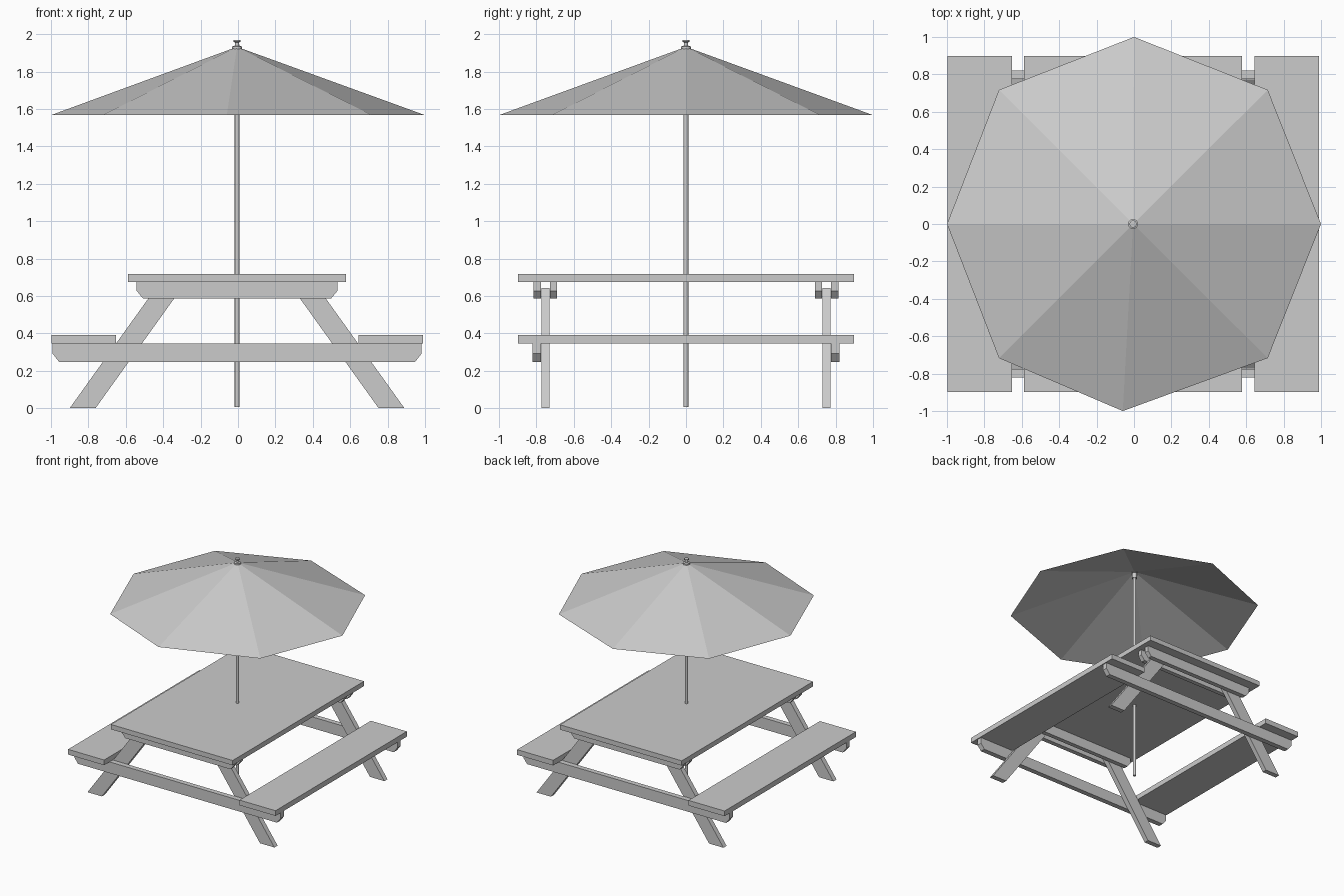
import bpy, bmesh, math

if "Cube" in bpy.data.objects:
    bpy.data.objects.remove(bpy.data.objects["Cube"])

CX = -0.005  # table centre line


def make_object(name, bm):
    bmesh.ops.recalc_face_normals(bm, faces=bm.faces)
    mesh = bpy.data.meshes.new(name)
    bm.to_mesh(mesh)
    bm.free()
    ob = bpy.data.objects.new(name, mesh)
    bpy.context.collection.objects.link(ob)
    return ob


def plank(name, profile, y0, y1):
    """Extrude an x-z profile along y."""
    bm = bmesh.new()
    face = bm.faces.new([bm.verts.new((CX + x, y0, z)) for x, z in profile])
    ext = bmesh.ops.extrude_face_region(bm, geom=[face])
    verts = [g for g in ext["geom"] if isinstance(g, bmesh.types.BMVert)]
    bmesh.ops.translate(bm, verts=verts, vec=(0, y1 - y0, 0))
    return make_object(name, bm)


def rect(x0, x1, z0, z1):
    return [(x0, z0), (x1, z0), (x1, z1), (x0, z1)]


def beam_profile(half, z0, z1, cut_x, cut_z):
    """Beam with its two lower corners cut off."""
    return [(-half + cut_x, z0), (half - cut_x, z0), (half, z0 + cut_z),
            (half, z1), (-half, z1), (-half, z0 + cut_z)]


def lathe(name, profile, sides=16):
    """Spin a closed (radius, z) outline about the pole axis."""
    bm = bmesh.new()
    verts = [bm.verts.new((CX + r, 0, z)) for r, z in profile]
    edges = [bm.edges.new(p) for p in zip(verts, verts[1:])]
    bmesh.ops.spin(bm, geom=verts + edges, cent=(CX, 0, 0), axis=(0, 0, 1),
                   angle=math.tau, steps=sides)
    bmesh.ops.remove_doubles(bm, verts=bm.verts, dist=1e-5)
    ob = make_object(name, bm)
    bpy.ops.object.select_all(action="DESELECT")
    ob.select_set(True)
    bpy.context.view_layer.objects.active = ob
    bpy.ops.object.shade_smooth_by_angle(angle=math.radians(40))
    return ob


# table top
plank("table_top", rect(-0.583, 0.583, 0.675, 0.717), -0.898, 0.898)

# seats and legs on the left and right
for sx, side in ((-1, "left"), (1, "right")):
    plank("seat_" + side, rect(sx * 0.648, sx * 0.993, 0.347, 0.392), -0.898, 0.898)
    for sy, end in ((-1, "front"), (1, "back")):
        leg = [(sx * 0.895, 0), (sx * 0.757, 0), (sx * 0.296, 0.643), (sx * 0.434, 0.643)]
        plank(f"leg_{end}_{side}", leg, sy * 0.73, sy * 0.773)

# cross beams at each end
for sy, end in ((-1, "front"), (1, "back")):
    top = beam_profile(0.537, 0.588, 0.675, 0.033, 0.04)
    plank("outer_table_beam_" + end, top, sy * 0.775, sy * 0.815)
    plank("inner_table_beam_" + end, top, sy * 0.69, sy * 0.728)
    plank("seat_beam_" + end, beam_profile(0.987, 0.248, 0.345, 0.035, 0.045),
          sy * 0.776, sy * 0.82)

# pole, finial and hub
lathe("pole", [(0, 0.007), (0.0125, 0.007), (0.0125, 1.94), (0, 1.94)])
lathe("finial", [(0, 1.92), (0.027, 1.92), (0.027, 1.934), (0.012, 1.938),
                 (0.011, 1.955), (0.019, 1.96), (0.019, 1.968), (0, 1.97)])
lathe("hub", [(0.0125, 1.87), (0.02, 1.87), (0.02, 1.915), (0.0125, 1.915)])

# eight-sided canopy, an open shell with one rim corner out of line
rim = [(1, 0), (0.715, 0.717), (0, 1), (-0.722, 0.717),
       (-1, 0), (-0.722, -0.717), (-0.06, -1), (0.715, -0.717)]
bm = bmesh.new()
apex = bm.verts.new((CX, 0, 1.932))
ring = [bm.verts.new((x, y, 1.567)) for x, y in rim]
for i in range(8):
    bm.faces.new((apex, ring[i], ring[(i + 1) % 8]))
make_object("canopy", bm)
